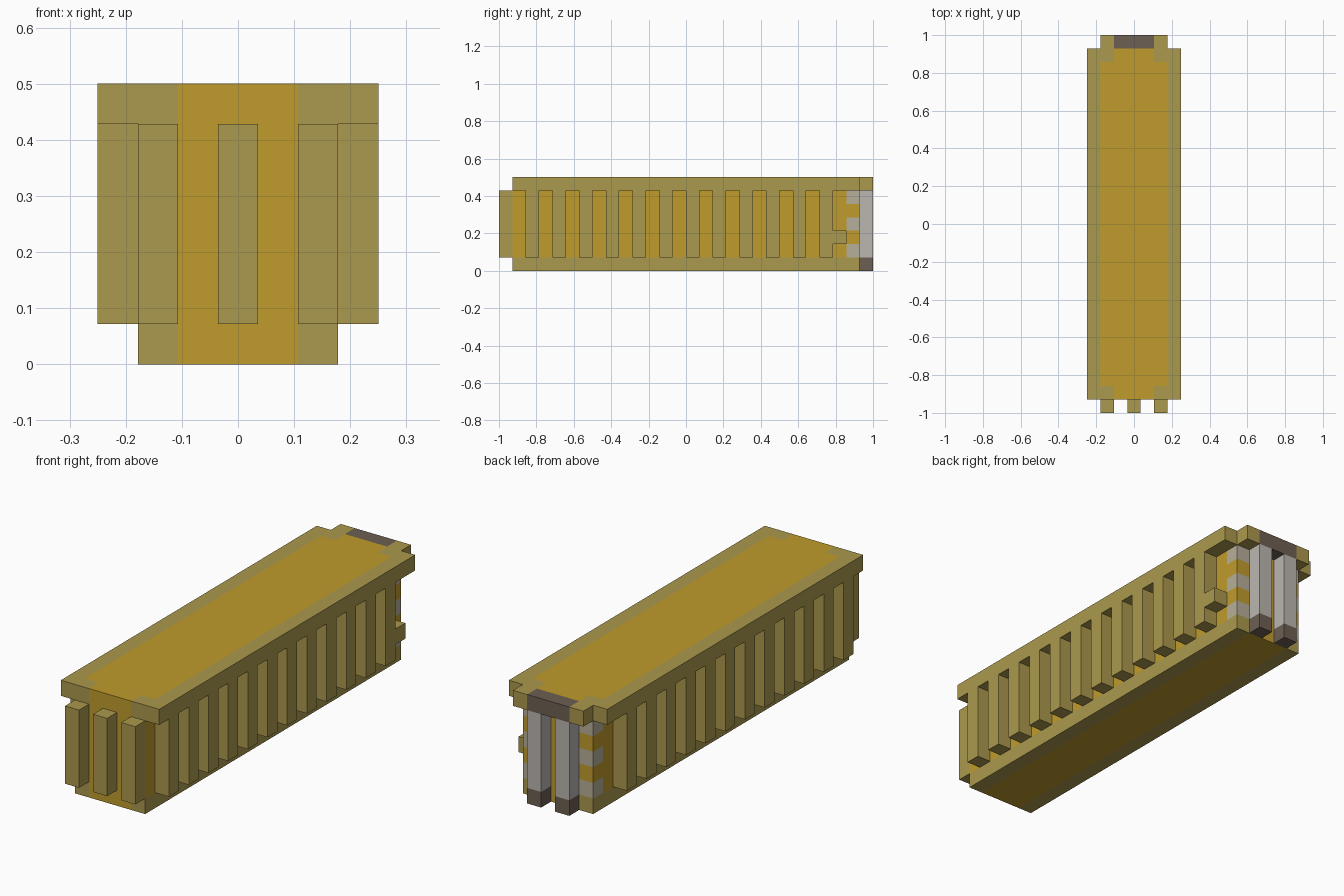
import bpy, bmesh
from mathutils import Vector

cube = bpy.data.objects.get("Cube")
if cube:
    bpy.data.objects.remove(cube, do_unlink=True)

U = 2 / 28  # one block of the model


def material(name, rgb):
    m = bpy.data.materials.new(name)
    m.use_nodes = True
    m.diffuse_color = (*rgb, 1)
    bsdf = next(n for n in m.node_tree.nodes if n.type == 'BSDF_PRINCIPLED')
    bsdf.inputs["Base Color"].default_value = (*rgb, 1)
    return m


GOLD, OLIVE, GREY, BROWN, STONE = range(5)
MATS = [
    material("gold", (0.53, 0.33, 0.025)),
    material("olive", (0.41, 0.32, 0.075)),
    material("light_grey", (0.50, 0.47, 0.44)),
    material("dark_brown", (0.155, 0.115, 0.085)),
    material("stone_grey", (0.47, 0.43, 0.32)),
]


def box(name, lo, hi, rule=None, cuts=((), (), ())):
    """Box in block units, sliced at the cuts and coloured per face by the rule."""
    lo, hi = Vector(lo), Vector(hi)
    bm = bmesh.new()
    bmesh.ops.create_cube(bm, size=1)
    for v in bm.verts:
        v.co = (lo + hi) / 2 + v.co * (hi - lo)
    for axis, places in enumerate(cuts):
        for p in places:
            at, no = Vector(), Vector()
            at[axis], no[axis] = p, 1
            bmesh.ops.bisect_plane(bm, geom=bm.verts[:] + bm.edges[:] + bm.faces[:],
                                   plane_co=at, plane_no=no)
    bm.normal_update()
    for f in bm.faces:
        f.material_index = rule(f.calc_center_median(), f.normal) if rule else OLIVE
    bmesh.ops.scale(bm, vec=(U, U, U), verts=bm.verts)
    mesh = bpy.data.meshes.new(name)
    bm.to_mesh(mesh)
    bm.free()
    for m in MATS:
        mesh.materials.append(m)
    ob = bpy.data.objects.new(name, mesh)
    bpy.context.collection.objects.link(ob)
    return ob


def mirror_x(ob):
    ob.modifiers.new("mirror", 'MIRROR')


# Core: gold walls, olive bottom rail, striped rear corners
def core_colour(c, n):
    middle = abs(c.x) < 1.5
    if abs(n.z) > 0.5:
        return GOLD if middle else OLIVE
    if abs(n.y) > 0.5 and middle:
        return GOLD
    if c.z < 1:
        return OLIVE
    if c.y > 12:
        return STONE if int(c.z) % 2 else GOLD
    return GOLD


box("body_core", (-2.5, -13, 0), (2.5, 13, 6), core_colour,
    ((-1.5, 1.5), (12,), range(1, 6)))


# Roof: gold panel with notched corners and an olive rim
def roof_colour(c, n):
    x, y = abs(c.x), abs(c.y)
    if n.z > 0.5:
        return GOLD if x < 1.5 or (x < 2.5 and y < 12) else OLIVE
    if abs(n.y) > 0.5 and x < 1.5:
        return GOLD
    return OLIVE


box("roof", (-3.5, -13, 6), (3.5, 13, 7), roof_colour,
    ((-2.5, -1.5, 1.5, 2.5), (-12, 12), ()))

# Side ribs, repeated along both sides
ribs = box("side_ribs", (2.5, -12, 1), (3.5, -11, 6))
array = ribs.modifiers.new("array", 'ARRAY')
array.count = 12
array.use_relative_offset = False
array.use_constant_offset = True
array.constant_offset_displace = (0, 2 * U, 0)
mirror_x(ribs)

# Latch beside the last rib, on the left side only
box("side_latch", (2.5, 13 - 0.001 - 0.999, 2), (3.5, 11 + 0.001 - 0.001, 3))

# Front ribs
for label, x in (("right", -2.5), ("middle", -0.5), ("left", 1.5)):
    box("front_rib_" + label, (x, -14, 1), (x + 1, -13, 6))

# Rear locking bars with brown feet
bars = box("rear_bars", (0.5, 13, 0), (1.5, 14, 6),
           lambda c, n: BROWN if c.z < 1 else GREY, ((), (), (1,)))
mirror_x(bars)

# Rear header above the bars
box("rear_header", (-2.5, 13, 6), (2.5, 14, 7),
    lambda c, n: BROWN if abs(c.x) < 1.5 else OLIVE, ((-1.5, 1.5), (), ()))
